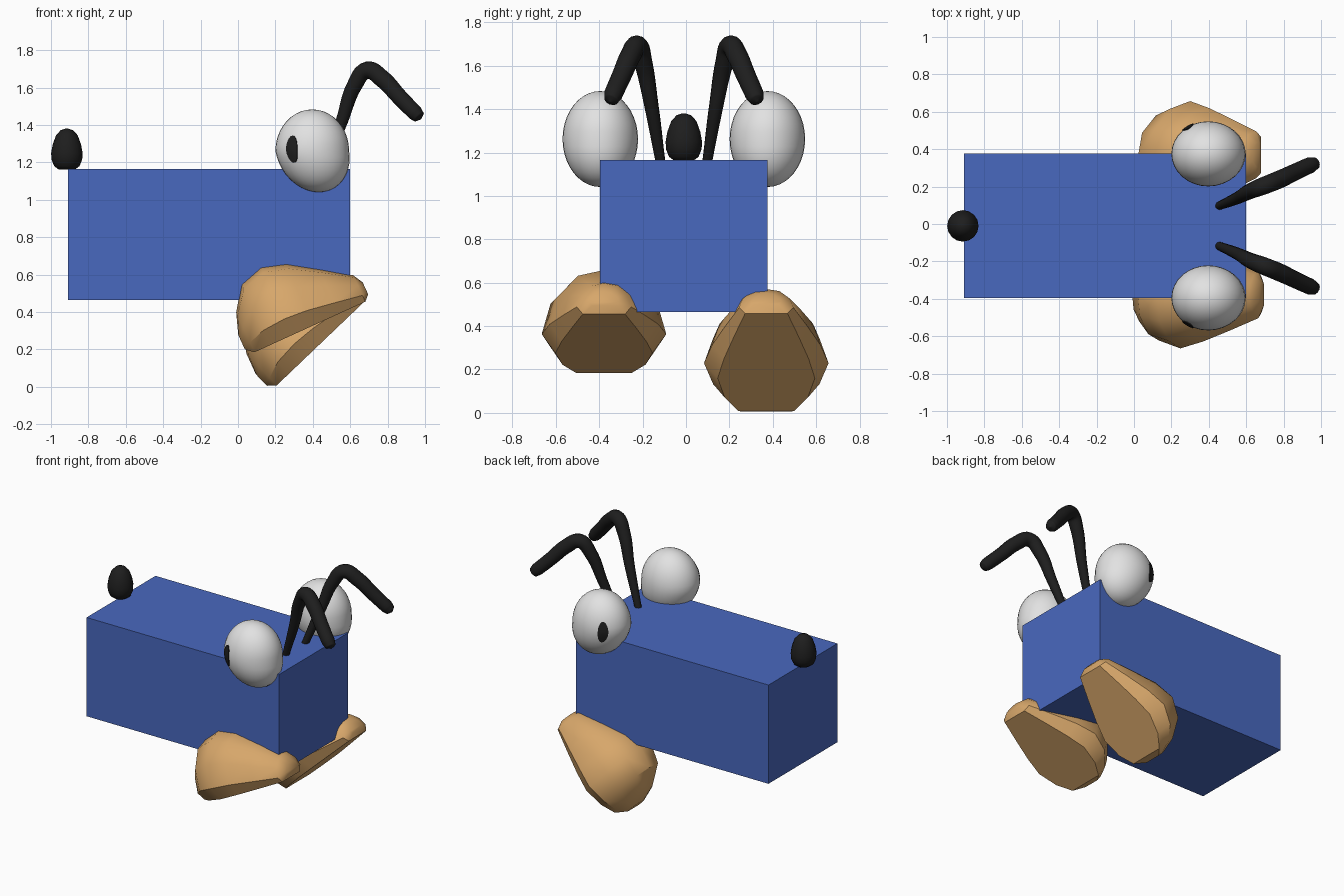
import bpy, bmesh, math
from mathutils import Vector

if "Cube" in bpy.data.objects:
    bpy.data.objects.remove(bpy.data.objects["Cube"])

MID_Y = -0.01  # symmetry plane of the body


def material(name, rgb):
    m = bpy.data.materials.new(name)
    m.diffuse_color = (*rgb, 1)
    m.use_nodes = True
    m.node_tree.nodes["Principled BSDF"].inputs["Base Color"].default_value = m.diffuse_color
    return m


BLUE = material("blue", (0.066, 0.138, 0.52))
WHITE = material("off_white", (0.76, 0.76, 0.76))
BLACK = material("black", (0.013, 0.013, 0.013))
TAN = material("tan", (0.68, 0.385, 0.145))


def make(name, bm, mat, angle=None):
    bmesh.ops.recalc_face_normals(bm, faces=bm.faces)
    me = bpy.data.meshes.new(name)
    bm.to_mesh(me)
    bm.free()
    ob = bpy.data.objects.new(name, me)
    bpy.context.collection.objects.link(ob)
    me.materials.append(mat)
    if angle:
        smooth(ob, angle)
    return ob


def smooth(ob, angle):
    bpy.ops.object.select_all(action='DESELECT')
    ob.select_set(True)
    bpy.context.view_layer.objects.active = ob
    bpy.ops.object.shade_smooth_by_angle(angle=math.radians(angle))


def loft(rings):
    """Skin closed rings of equal length and cap both ends."""
    bm = bmesh.new()
    vs = [[bm.verts.new(p) for p in r] for r in rings]
    n = len(vs[0])
    for a, b in zip(vs, vs[1:]):
        for i in range(n):
            j = (i + 1) % n
            bm.faces.new((a[i], a[j], b[j], b[i]))
    bm.faces.new(vs[0])
    bm.faces.new(vs[-1])
    return bm


# Body block
bm = bmesh.new()
bmesh.ops.create_cube(bm, size=1)
for v in bm.verts:
    v.co = Vector((-0.155 + v.co.x * 1.51, MID_Y + v.co.y * 0.772, 0.815 + v.co.z * 0.70))
make("body", bm, BLUE)


# Eyes: slightly leaning eggs with a dark pupil on the outer rear side
def eye_point(d, side, grow=1.0):
    lean = -0.035 * d.z if d.z < 0 else 0
    return Vector((0.397 + 0.197 * d.x * grow + lean,
                   MID_Y + side * 0.385 + 0.174 * d.y * grow,
                   1.262 + 0.221 * d.z * grow))


for side, label in ((-1, "near"), (1, "far")):
    bm = bmesh.new()
    bmesh.ops.create_uvsphere(bm, u_segments=32, v_segments=20, radius=1)
    for v in bm.verts:
        v.co = eye_point(v.co.copy(), side)
    make(label + "_eye", bm, WHITE, 60)

    az = math.atan2(side * 0.83, -0.56)
    rings = []
    for k, grow in ((1.0, 0.99), (1.0, 1.025), (0.5, 1.03), (0.05, 1.03)):
        ring = []
        for i in range(20):
            t = math.tau * i / 20
            a, e = az + 0.18 * k * math.cos(t), 0.04 + 0.33 * k * math.sin(t)
            d = Vector((math.cos(a) * math.cos(e), math.sin(a) * math.cos(e), math.sin(e)))
            ring.append(eye_point(d, side, grow))
        rings.append(ring)
    make(label + "_pupil", loft(rings), BLACK, 40)

# Tail knob: turned profile
profile = [(0.045, 1.163), (0.068, 1.18), (0.082, 1.215), (0.084, 1.25), (0.076, 1.295),
           (0.058, 1.345), (0.033, 1.372), (0.008, 1.38)]
rings = [[(-0.915 + r * math.cos(math.tau * i / 16), MID_Y + r * math.sin(math.tau * i / 16), z)
          for i in range(16)] for r, z in profile]
make("tail", loft(rings), BLACK, 50)

# Antennae: tapered bent tubes (x, y offset, z, radius)
path = [(0.45, 0.105, 1.14, 0.022), (0.555, 0.15, 1.42, 0.033), (0.625, 0.187, 1.615, 0.042),
        (0.69, 0.213, 1.692, 0.047), (0.77, 0.245, 1.648, 0.048), (0.86, 0.287, 1.553, 0.045),
        (0.945, 0.326, 1.466, 0.043), (0.968, 0.335, 1.443, 0.034), (0.978, 0.34, 1.432, 0.004)]
for side, label in ((-1, "near"), (1, "far")):
    cu = bpy.data.curves.new(label + "_antenna", 'CURVE')
    cu.dimensions = '3D'
    cu.bevel_depth = 1.0
    cu.bevel_resolution = 4
    cu.resolution_u = 6
    cu.use_fill_caps = True
    sp = cu.splines.new('BEZIER')
    sp.bezier_points.add(len(path) - 1)
    for bp, (x, y, z, r) in zip(sp.bezier_points, path):
        bp.co = (x, MID_Y + side * y, z)
        bp.radius = r
        bp.handle_left_type = bp.handle_right_type = 'AUTO'
    cu.materials.append(BLACK)
    ob = bpy.data.objects.new(label + "_antenna", cu)
    bpy.context.collection.objects.link(ob)
    bpy.ops.object.select_all(action='DESELECT')
    ob.select_set(True)
    bpy.context.view_layer.objects.active = ob
    bpy.ops.object.convert(target='MESH')
    smooth(bpy.context.view_layer.objects.active, 60)

# Feet: flat-soled teardrops hinged at the toe
# stations: distance from toe, half width, sole height, top height
stations = [(-0.042, 0.07, 0.03, 0.10), (-0.012, 0.125, 0.0, 0.155), (0.14, 0.19, 0.0, 0.262),
            (0.29, 0.25, 0.0, 0.361), (0.42, 0.287, 0.0, 0.40), (0.55, 0.245, 0.0, 0.361),
            (0.64, 0.165, 0.0, 0.235), (0.68, 0.075, 0.035, 0.12)]
half = [(0.78, 0.0), (1.0, 0.24), (0.86, 0.62), (0.48, 0.92)]
section = half + [(0, 1)] + [(-w, h) for w, h in reversed(half)]
for label, y, tilt in (("near", -0.378, 24.5), ("far", 0.37, 43.7)):
    c, s = math.cos(math.radians(tilt)), math.sin(math.radians(tilt))
    rings = []
    for d, w, lo, hi in stations:
        ring = []
        for u, h in section:
            t = lo + (hi - lo) * h
            ring.append((0.67 - c * d - s * t, y + w * u, 0.45 - s * d + c * t))
        rings.append(ring)
    make(label + "_foot", loft(rings), TAN, 35)
